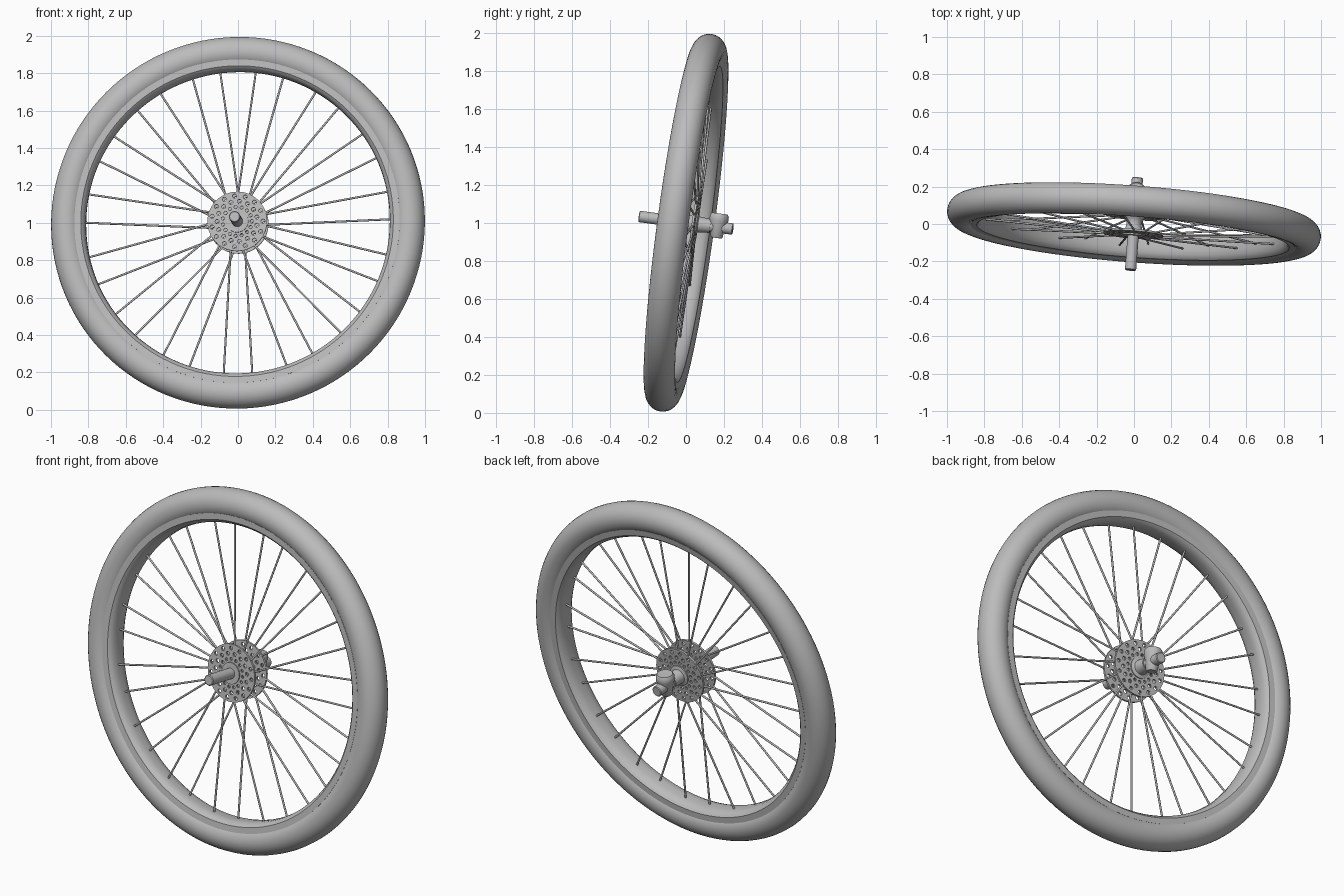
import bpy, bmesh, math
from mathutils import Matrix, Vector

if "Cube" in bpy.data.objects:
    bpy.data.objects.remove(bpy.data.objects["Cube"])

grey = bpy.data.materials.new("plain_grey")
grey.diffuse_color = (0.5, 0.5, 0.5, 1)
grey.use_nodes = True
grey.node_tree.nodes["Principled BSDF"].inputs["Base Color"].default_value = grey.diffuse_color

# Wheel frame: local Y is the tilted axle, local Z is "up" in the wheel plane
ay = Vector((0.075, 1, -0.135)).normalized()
az = Vector((0, 0.135, 1)).normalized()
ax = ay.cross(az).normalized()
FRAME = Matrix.Translation((0, 0, 1)) @ Matrix((ax, ay, az)).transposed().to_4x4()


def finish(name, mesh, local=Matrix(), angle=35):
    ob = bpy.data.objects.new(name, mesh)
    bpy.context.collection.objects.link(ob)
    mesh.materials.clear()
    mesh.materials.append(grey)
    mesh.transform(FRAME @ local)
    bpy.ops.object.select_all(action='DESELECT')
    ob.select_set(True)
    bpy.context.view_layer.objects.active = ob
    bpy.ops.object.shade_smooth_by_angle(angle=math.radians(angle))
    return ob


def lathe(name, profile, seg, closed=False, local=Matrix()):
    """Turn (radius, height) points around local Y."""
    bm = bmesh.new()
    rings = []
    for i in range(seg):
        a = 2 * math.pi * i / seg
        rings.append([bm.verts.new((r * math.cos(a), t, r * math.sin(a))) for r, t in profile])
    n = len(profile)
    for i in range(seg):
        p, q = rings[i], rings[(i + 1) % seg]
        for k in range(n if closed else n - 1):
            m = (k + 1) % n
            bm.faces.new((p[k], p[m], q[m], q[k]))
    if not closed:
        for k in (0, n - 1):
            bm.faces.new([r[k] for r in rings])
    bmesh.ops.recalc_face_normals(bm, faces=bm.faces)
    mesh = bpy.data.meshes.new(name)
    bm.to_mesh(mesh)
    bm.free()
    return finish(name, mesh, local)


# Tyre
tube = [(0.919 + 0.083 * math.cos(2 * math.pi * k / 28), 0.083 * math.sin(2 * math.pi * k / 28))
        for k in range(28)]
lathe("tyre", tube, 128, True)

# Rim with a shallow inner channel
half = [(0.872, 0.069), (0.838, 0.067), (0.828, 0.058), (0.818, 0.04), (0.815, 0.015)]
lathe("rim", half + [(r, -t) for r, t in reversed(half)], 128, True)

# Axle and hub body
lathe("axle", [(0.026, -0.25), (0.03, -0.246), (0.03, 0.246), (0.026, 0.25)], 32)
lathe("hub_body", [(0.06, -0.065), (0.06, -0.045), (0.045, -0.025), (0.04, 0.0),
                   (0.045, 0.025), (0.06, 0.042), (0.06, 0.06), (0.042, 0.066),
                   (0.036, 0.13)], 32)

# Clamp knob across the rear end of the axle, turned around local Z
lathe("clamp_knob", [(0.026, -0.058), (0.032, -0.05), (0.038, 0.0), (0.05, 0.035),
                     (0.05, 0.058), (0.042, 0.072)], 28, False,
      Matrix.Translation((0, 0.17, 0)) @ Matrix.Rotation(math.radians(90), 4, 'X'))


# Drilled flanges: filled flat curve with three rings of holes
def flange(name, t):
    cu = bpy.data.curves.new(name, 'CURVE')
    cu.dimensions = '2D'
    cu.fill_mode = 'BOTH'
    cu.extrude = 0.006

    def circle(cx, cy, r, n):
        sp = cu.splines.new('POLY')
        sp.points.add(n - 1)
        for i in range(n):
            a = 2 * math.pi * i / n
            sp.points[i].co = (cx + r * math.cos(a), cy + r * math.sin(a), 0, 1)
        sp.use_cyclic_u = True

    circle(0, 0, 0.16, 64)
    for ring, shift, hole in ((0.138, 0, 0.011), (0.108, 0.5, 0.011), (0.078, 0, 0.009)):
        for k in range(15):
            a = 2 * math.pi * (k + shift) / 15
            circle(ring * math.cos(a), ring * math.sin(a), hole, 10)
    tmp = bpy.data.objects.new(name + "_curve", cu)
    bpy.context.collection.objects.link(tmp)
    bpy.context.view_layer.update()
    dg = bpy.context.evaluated_depsgraph_get()
    mesh = bpy.data.meshes.new_from_object(tmp.evaluated_get(dg))
    bpy.data.objects.remove(tmp)
    finish(name, mesh, Matrix.Translation((0, t, 0)) @ Matrix.Rotation(math.radians(90), 4, 'X'))


flange("front_flange", -0.052)
flange("rear_flange", 0.048)


# Spokes: fifteen pairs, each pair crossing its neighbours near the flange edge
def polar(r, deg, t):
    a = math.radians(deg)
    return Vector((r * math.cos(a), t, r * math.sin(a)))


bm = bmesh.new()
for k in range(15):
    c = -90 + 24 * k
    for side, t in ((-1, -0.052), (1, 0.048)):
        p = polar(0.138, c + side * 14.5, t)
        q = polar(0.83, c + side * 5.3, t * 0.15)
        d = q - p
        mat = Matrix.Translation((p + q) / 2) @ d.to_track_quat('Z', 'Y').to_matrix().to_4x4()
        bmesh.ops.create_cone(bm, cap_ends=True, segments=8, radius1=0.0055, radius2=0.0055,
                              depth=d.length, matrix=mat)
mesh = bpy.data.meshes.new("spokes")
bm.to_mesh(mesh)
bm.free()
finish("spokes", mesh, angle=60)
